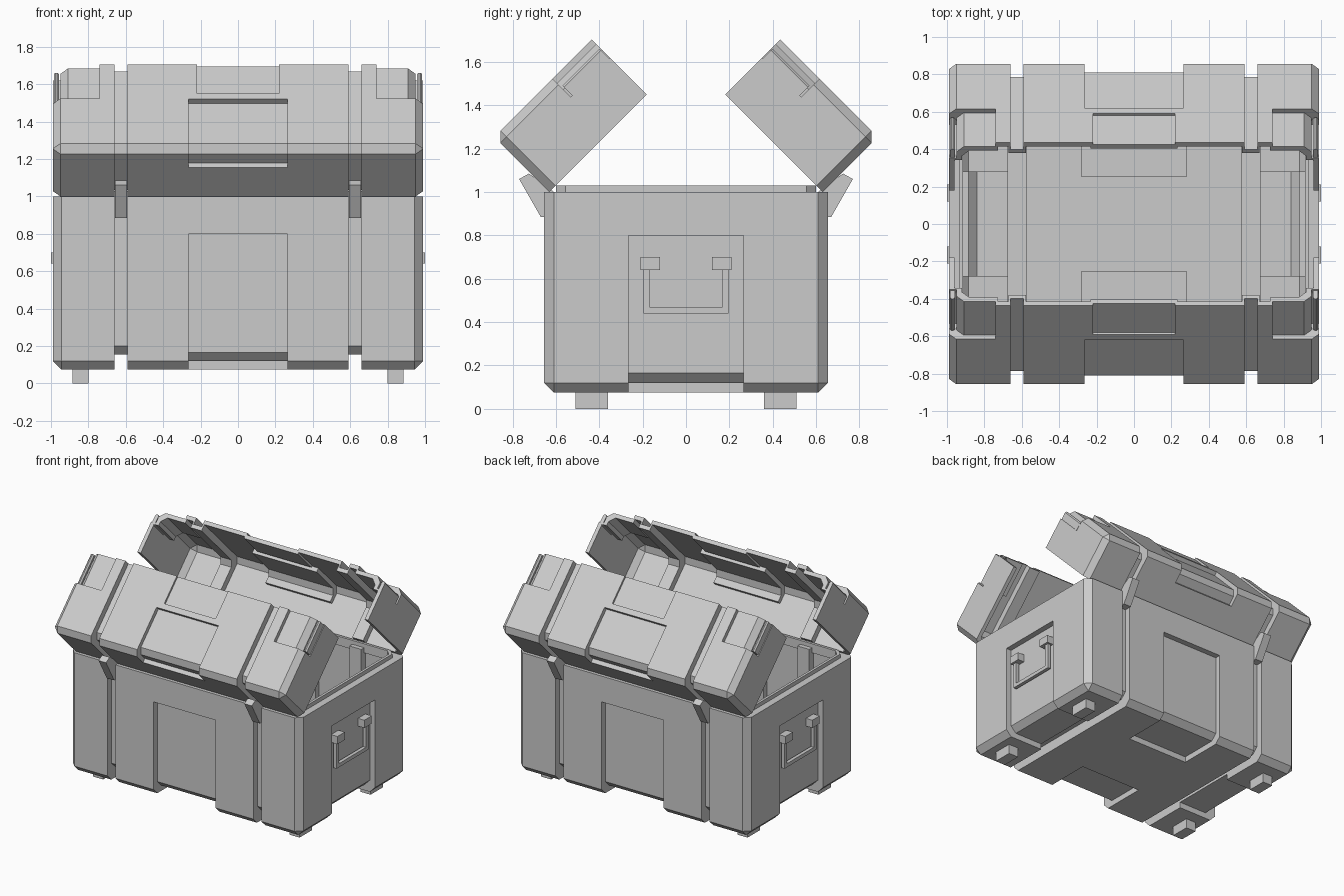
import bpy, bmesh
from math import pi
from mathutils import Matrix, Vector

if "Cube" in bpy.data.objects:
    bpy.data.objects.remove(bpy.data.objects["Cube"])


def add(name, bm):
    bmesh.ops.recalc_face_normals(bm, faces=bm.faces)
    me = bpy.data.meshes.new(name)
    bm.to_mesh(me)
    bm.free()
    ob = bpy.data.objects.new(name, me)
    bpy.context.collection.objects.link(ob)
    return ob


def box(name, lo, hi, c=0, pick=None):
    """Box between two corners; edges chosen by their side signs get a chamfer c."""
    bm = bmesh.new()
    bmesh.ops.create_cube(bm, size=2)
    if c:
        chosen = []
        for e in bm.edges:
            m = (e.verts[0].co + e.verts[1].co) / 2
            if pick(*[round(v) for v in m]):
                chosen.append(e)
    lo, hi = Vector(lo), Vector(hi)
    for v in bm.verts:
        v.co = [(lo[i] + hi[i]) / 2 + v.co[i] * (hi[i] - lo[i]) / 2 for i in range(3)]
    if c:
        bmesh.ops.bevel(bm, geom=chosen, offset=c, offset_type='OFFSET',
                        segments=1, affect='EDGES', profile=0.5)
    return add(name, bm)


def cut(target, tool):
    tool.hide_render = True
    mod = target.modifiers.new("cut", 'BOOLEAN')
    mod.operation, mod.solver, mod.object = 'DIFFERENCE', 'EXACT', tool
    dg = bpy.context.evaluated_depsgraph_get()
    me = bpy.data.meshes.new_from_object(target.evaluated_get(dg))
    target.modifiers.clear()
    target.data = me
    bpy.data.objects.remove(tool)


def sink(target, lo, hi, core):
    """Recess the part of target inside lo..hi down to the smaller core form."""
    strip = box("strip", lo, hi)
    cut(strip, core)
    cut(target, strip)


def prism(name, pts, x0, x1):
    """Profile in y/z extruded along x."""
    bm = bmesh.new()
    f = bm.faces.new([bm.verts.new((x0, y, z)) for y, z in pts])
    r = bmesh.ops.extrude_face_region(bm, geom=[f])
    for v in r['geom']:
        if isinstance(v, bmesh.types.BMVert):
            v.co.x = x1
    return add(name, bm)


# ---- body: chamfered tub with strap grooves and recessed panels
def tub(name, t, tz, e, top):
    def form(n, d, dz, ztop):
        a = t + d
        return box(n, (-.99 + a, -.655 + a, .075 + tz + dz), (.99 - a, .655 - a, ztop),
                   .045, lambda x, y, z: z < 1)
    ob = form(name, 0, 0, top)
    for s in (-1, 1):
        x0, x1 = sorted((s * (.59 - e), s * (.66 + e)))
        sink(ob, (x0, -1, -.2), (x1, 1, 1.3), form("core", .05, .08, 1.5))
        y0, y1 = sorted((s * (.265 - e), s * 1.1))
        sink(ob, (-.265 - e, y0, -.2), (.265 + e, y1, .8 + e), form("core", .045, .045, 1.5))
        x0, x1 = sorted((s * (.65 - e), s * 1.2))
        sink(ob, (x0, -.265 - e, -.2), (x1, .265 + e, .8 + e), form("core", .045, .045, 1.5))
    return ob


body = tub("crate_body", 0, 0, 0, 1.0)
cut(body, tub("cavity", .06, .03, .015, 1.2))

# raised sealing lip around the opening
upright = lambda x, y, z: z == 0
lip = box("rim_lip", (-.935, -.6, .96), (.935, .6, 1.03), .045, upright)
cut(lip, box("lip_hole", (-.915, -.58, .9), (.915, .58, 1.1), .04, upright))


# ---- lids: modelled closed (y from hinge side to free edge), then swung open
def lid_shell(name, t, e, ymax, zmin):
    def form(n, d, dx, dz, y1, z0):
        return box(n, (-.99 + t + dx, t + d, z0), (.99 - t - dx, y1, .36 - t - dz),
                   .04, lambda x, y, z: y < 1 and z > -1)
    ob = form(name, 0, 0, 0, ymax, zmin)
    for s in (-1, 1):
        # strap groove
        x0, x1 = sorted((s * (.59 - e), s * (.66 + e)))
        sink(ob, (x0, -.2, -.2), (x1, .9, .6), form("core", .05, .05, .05, 1, -.3))
        # corner recess at the free edge
        x0, x1 = sorted((s * (.74 - e), s * 1.2))
        sink(ob, (x0, .38 - e, .24 - e), (x1, .9, .6), form("core", .03, .04, .03, 1, -.3))
    # wrapped latch recess and shallow edge panel
    sink(ob, (-.265 - e, -.2, .22 - e), (.265 + e, .375 + e, .6),
         form("core", .032, .032, .032, 1, -.3))
    sink(ob, (-.22 - e, .417 - e, .25), (.22 + e, .9, .6),
         form("core", .015, .015, .015, 1, -.3))
    return ob


swing = Matrix.Translation((0, -.63, 1.0)) @ Matrix.Rotation(pi / 4, 4, 'X')
for side, turn in (("front", 0), ("back", pi)):
    place = Matrix.Rotation(turn, 4, 'Z') @ swing
    lid = lid_shell(side + "_lid", 0, 0, .636, 0)
    cut(lid, lid_shell("lid_cavity", .03, .012, .8, -.1))
    lid.data.transform(place)
    for s in (-1, 1):
        # clasp bar standing in the corner recess
        x0, x1 = sorted((s * .957, s * .985))
        bar = box(side + "_lid_clasp", (x0, .39, .22), (x1, .63, .305), .01,
                  lambda x, y, z: y == 0 and z == 1)
        bar.data.transform(place)
        # hinge bracket bridging body and lid
        hinge = prism(side + "_hinge", [(-.61, .885), (-.67, .885), (-.77, 1.06),
                                        (-.725, 1.085), (-.64, 1.03), (-.61, 1.0)],
                      s * .593, s * .657)
        hinge.data.transform(Matrix.Rotation(turn, 4, 'Z'))

# ---- end handles and feet
for s in (-1, 1):
    def part(name, x0, x1, y0, y1, z0, z1):
        xa, xb = sorted((s * x0, s * x1))
        return box(name, (xa, y0, z0), (xb, y1, z1))
    for q in (-1, 1):
        y0, y1 = sorted((q * .12, q * .21))
        part("handle_mount", .94, 1.0, y0, y1, .64, .70)
        y0, y1 = sorted((q * .165, q * .195))
        part("handle_arm", .955, .982, y0, y1, .44, .65)
        y0, y1 = sorted((q * .36, q * .51))
        part("foot", .80, .885, y0, y1, 0, .09)
    part("handle_grip", .955, .982, -.165, .165, .44, .468)
